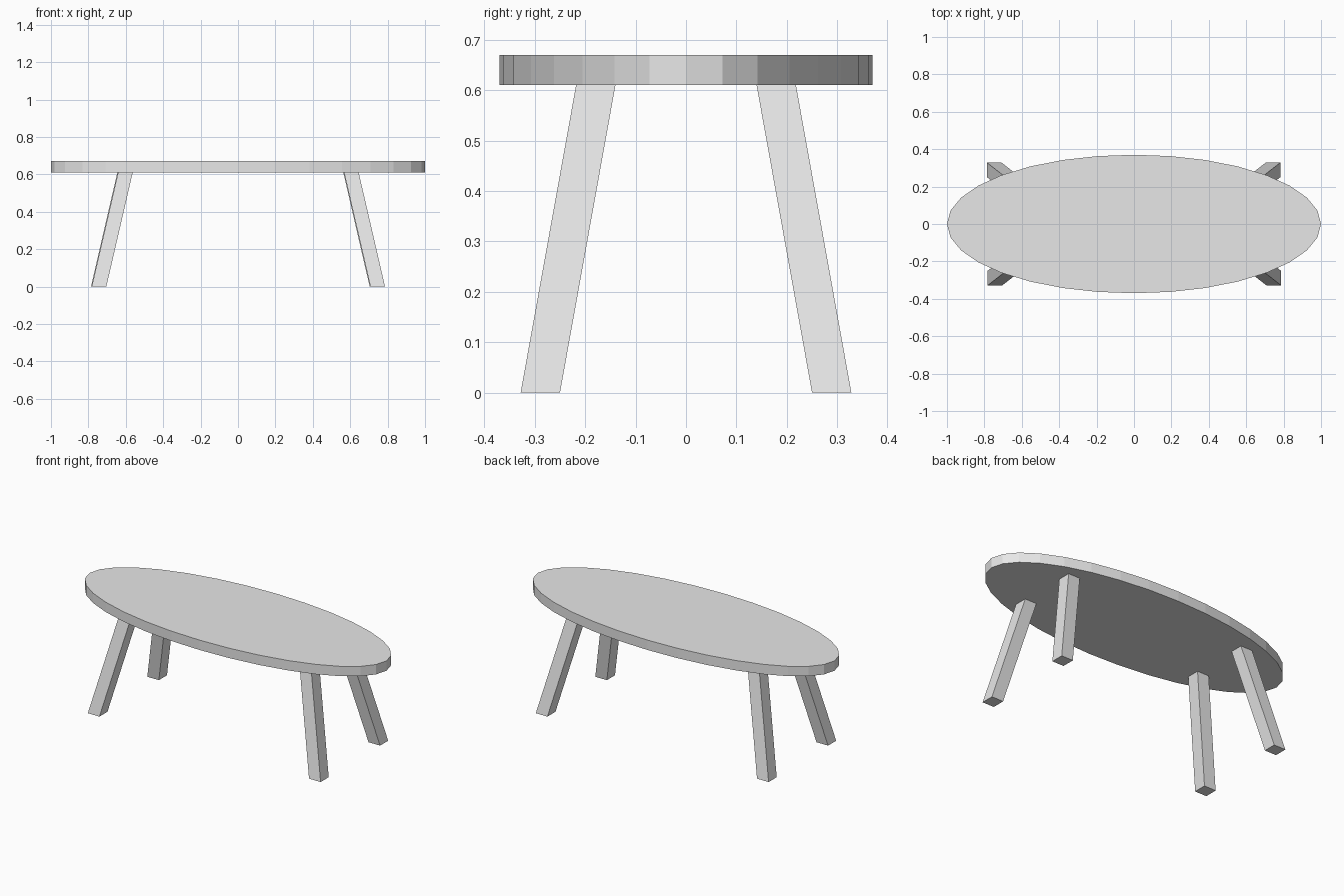
import bpy
import bmesh
from mathutils import Vector

if "Cube" in bpy.data.objects:
    bpy.data.objects.remove(bpy.data.objects["Cube"], do_unlink=True)

TOP_Z, THICKNESS = 0.67, 0.06
UNDERSIDE = TOP_Z - THICKNESS
LEG = 0.078

grey = bpy.data.materials.new("light grey")
grey.use_nodes = True
colour = (0.8, 0.8, 0.8, 1)
grey.diffuse_color = colour
grey.node_tree.nodes["Principled BSDF"].inputs["Base Color"].default_value = colour


def add_object(name, bm):
    mesh = bpy.data.meshes.new(name)
    bmesh.ops.recalc_face_normals(bm, faces=bm.faces)
    bm.to_mesh(mesh)
    bm.free()
    mesh.materials.append(grey)
    obj = bpy.data.objects.new(name, mesh)
    bpy.context.collection.objects.link(obj)
    return obj


# Oval top: a flat-sided disc squashed front to back
bm = bmesh.new()
bmesh.ops.create_cone(bm, cap_ends=True, segments=32, radius1=1, radius2=1, depth=THICKNESS)
first = max(bm.verts, key=lambda v: v.co.x)
assert abs(first.co.y) < 0.01
bmesh.ops.scale(bm, vec=(1, 0.37, 1), verts=bm.verts)
bmesh.ops.translate(bm, vec=(0, 0, UNDERSIDE + THICKNESS / 2), verts=bm.verts)
add_object("table_top", bm)


# Splayed square legs: boxes whose feet are pushed outward
def add_leg(name, side, end):
    shift = -0.002 * end   # back legs sit a touch to one side
    foot = Vector((side * 0.745 + shift, end * 0.289, 0))
    head = Vector((side * 0.604 + shift, end * 0.179, UNDERSIDE))
    bm = bmesh.new()
    bmesh.ops.create_cube(bm, size=1)
    for v in bm.verts:
        centre = head if v.co.z > 0 else foot
        v.co = centre + Vector((v.co.x * LEG, v.co.y * LEG, 0))
    add_object(name, bm)


for end, end_name in ((-1, "front"), (1, "back")):
    for side, side_name in ((1, "left"), (-1, "right")):
        add_leg(f"{end_name}_{side_name}_leg", side, end)
